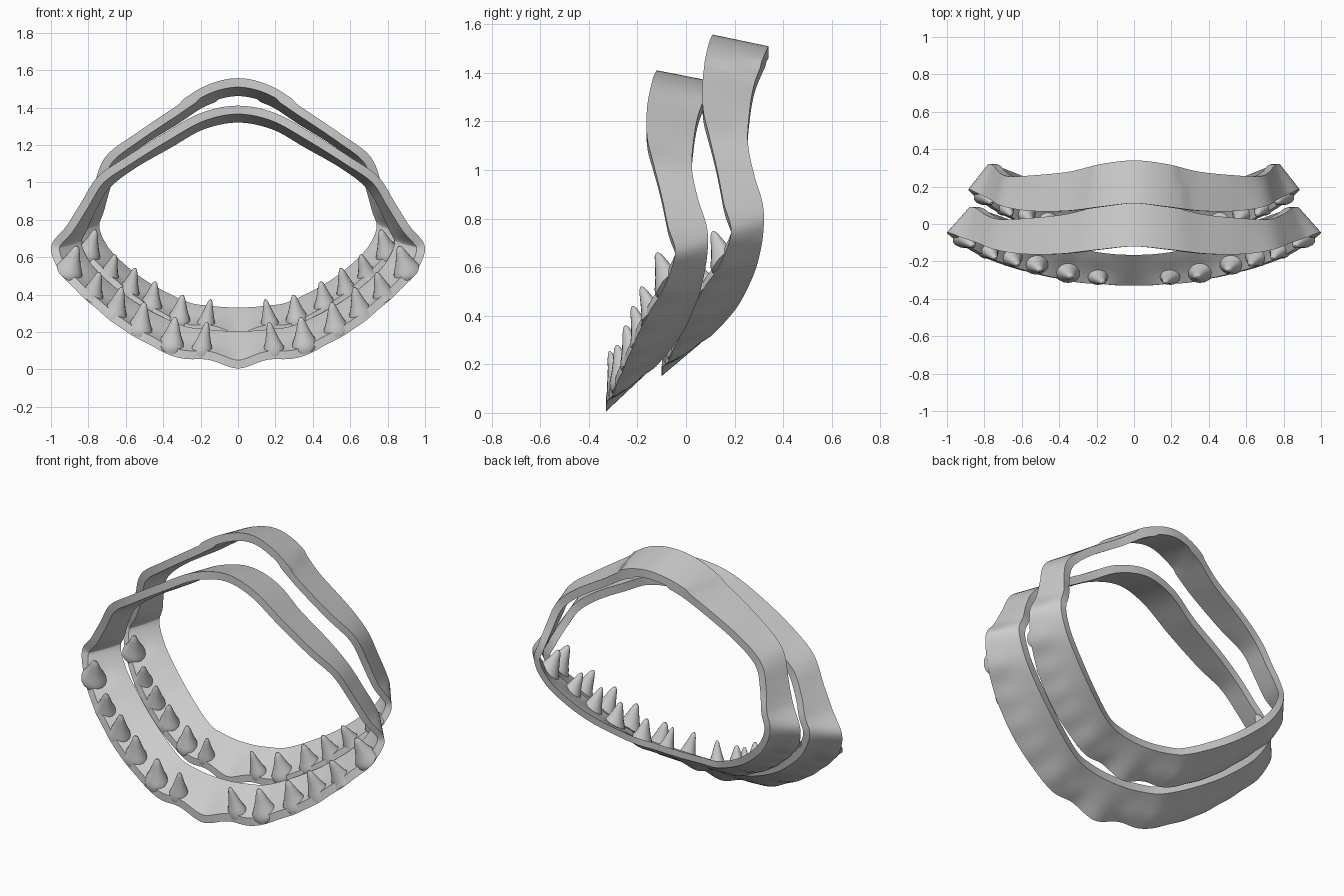
import bpy, math
from mathutils import Vector as V

if "Cube" in bpy.data.objects:
    bpy.data.objects.remove(bpy.data.objects["Cube"])

# Right half of the band, top to bottom: outer front edge, outer back edge
FRONT = [(0, -.12, 1.41), (.2, -.138, 1.37), (.4, -.16, 1.26), (.6, -.16, 1.135),
         (.75, -.135, 1.03), (.84, -.1, .89), (.915, -.075, .77), (1.0, -.045, .65),
         (.93, -.105, .5), (.8, -.18, .37), (.6, -.25, .21), (.33, -.31, .07),
         (.17, -.325, .06), (0, -.33, .005)]
BACK = [(0, .11, 1.365), (.2, .09, 1.325), (.38, .05, 1.225), (.58, .03, 1.11),
        (.72, .025, 1.0), (.795, .05, .88), (.845, .085, .77), (.88, .09, .68),
        (.84, .075, .57), (.75, .045, .46), (.57, -.02, .32), (.33, -.115, .2),
        (.17, -.155, .17), (0, -.165, .16)]
# Teeth on the right half: base, tip, radius
TEETH = [((.195, -.275, .09), (.165, -.315, .255), .058),
         ((.36, -.25, .115), (.335, -.285, .28), .075),
         ((.53, -.205, .195), (.50, -.25, .36), .075),
         ((.665, -.165, .275), (.62, -.22, .44), .072),
         ((.79, -.12, .365), (.74, -.185, .52), .072),
         ((.91, -.06, .51), (.86, -.12, .66), .08)]
TOOTH_PROFILE = [(-.28, .7), (-.15, .9), (0, 1), (.12, .96), (.25, .83), (.4, .66),
                 (.6, .48), (.8, .32), (.93, .2), (.99, .08)]
THICK = .045
STEPS = 8
ACROSS = 6


def make(name, verts, faces, place):
    me = bpy.data.meshes.new(name)
    me.from_pydata([place(v) for v in verts], [], faces)
    ob = bpy.data.objects.new(name, me)
    bpy.context.collection.objects.link(ob)
    bpy.context.view_layer.objects.active = ob
    for o in bpy.context.selected_objects:
        o.select_set(False)
    ob.select_set(True)
    bpy.ops.object.mode_set(mode='EDIT')
    bpy.ops.mesh.select_all(action='SELECT')
    bpy.ops.mesh.normals_make_consistent(inside=False)
    bpy.ops.object.mode_set(mode='OBJECT')
    bpy.ops.object.shade_smooth_by_angle(angle=math.radians(40))
    return ob


def closed_curve(half):
    """Mirror the half path and run a smooth spline through it."""
    pts = [V(p) for p in half] + [V((-x, y, z)) for x, y, z in half[-2:0:-1]]
    n, out = len(pts), []
    for i in range(n):
        a, b, c, d = (pts[(i + k) % n] for k in (-1, 0, 1, 2))
        for s in range(STEPS):
            t = s / STEPS
            out.append(.5 * (2 * b + (c - a) * t + (2 * a - 5 * b + 4 * c - d) * t * t
                             + (3 * b - a - 3 * c + d) * t ** 3))
    return out


def bulge(p):
    """Swelling of the outer surface under each tooth."""
    return .016 * sum(math.exp(-((V((abs(p.x), p.y, p.z)) - V(b)).length / .075) ** 2)
                      for b, _, _ in TEETH)


# Cross-sections: rows of (outer point, true inward normal, thickness direction)
F, B = closed_curve(FRONT), closed_curve(BACK)
N = len(F)
SECTIONS = []
for i in range(N):
    tangent = (F[(i + 2) % N] - F[i - 2]) + (B[(i + 2) % N] - B[i - 2])
    normal = tangent.cross(B[i] - F[i]).normalized()
    mid = (F[i] + B[i]) / 2
    if normal.dot(V((0, mid.y, .7)) - mid) < 0:
        normal.negate()
    flat = V((normal.x, 0, normal.z)).normalized()
    row = []
    for k in range(ACROSS + 1):
        p = F[i].lerp(B[i], k / ACROSS)
        row.append((p - normal * bulge(p), normal, flat))
    SECTIONS.append(row)
SURFACE = [s for row in SECTIONS for s in row]


def band(name, place):
    verts, faces, m = [], [], 2 * (ACROSS + 1)
    for row in SECTIONS:
        verts += [p for p, _, _ in row] + [p + d * THICK for p, _, d in reversed(row)]
    for i in range(N):
        for k in range(m):
            j, l = (i + 1) % N, (k + 1) % m
            faces.append((i * m + k, i * m + l, j * m + l, j * m + k))
    return make(name, verts, faces, place)


def keep_inside(p):
    """Stop a tooth root from poking through the outer surface of the band."""
    o, nrm, _ = min(SURFACE, key=lambda s: (s[0] - p).length_squared)
    depth = (p - o).dot(nrm)
    return p + nrm * (.008 - depth) if depth < .008 else p


def teeth(name, place):
    verts, faces, seg = [], [], 16
    for side in (1, -1):
        for base, tip, rad in TEETH:
            base, tip = V(base), V(tip)
            axis = tip - base
            # one axis runs along the jaw, the other across the band
            along = V((.9, .25, .45)) if base.x > .25 else V((1, 0, 0))
            u = (along - axis * along.dot(axis) / axis.length_squared).normalized()
            w = axis.cross(u).normalized()
            s0 = len(verts)
            for t, r in TOOTH_PROFILE:
                for k in range(seg):
                    a = 2 * math.pi * k / seg
                    p = base + axis * t + rad * r * (u * math.cos(a) + w * .85 * math.sin(a))
                    p = keep_inside(p)
                    verts.append(V((p.x * side, p.y, p.z)))
            rows = len(TOOTH_PROFILE)
            for j in range(rows - 1):
                for k in range(seg):
                    q, l = s0 + j * seg, (k + 1) % seg
                    faces.append((q + k, q + l, q + seg + l, q + seg + k))
            faces.append([s0 + k for k in range(seg)][::-1])
            faces.append([s0 + (rows - 1) * seg + k for k in range(seg)])
    return make(name, verts, faces, place)


def rear(p):
    """Narrower placement behind and above, with shallower lower half."""
    s = .885 + .055 * math.exp(-((p.z - 1.05) / .2) ** 2)
    z = .147 + .9 * p.z + .165 * max(0, p.z - .62)
    z += 1.557 - (.147 + .9 * 1.41 + .165 * .79) if p.z > 1.3 else 0
    return V((p.x * s, p.y + .23, z))


# Front ring, then the rear ring
for label, place in (("front", lambda p: p), ("rear", rear)):
    band(label + "_band", place)
    teeth(label + "_teeth", place)
